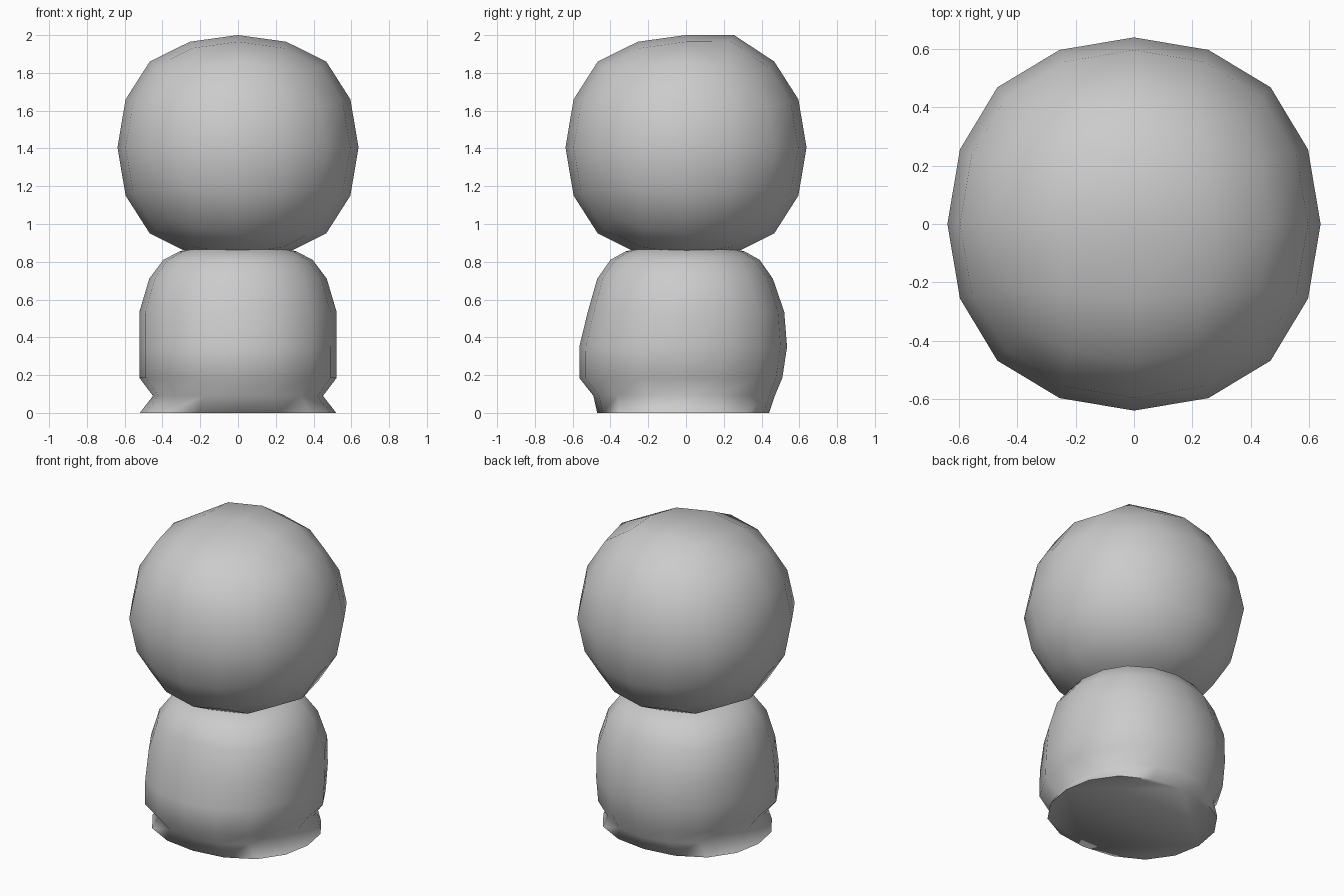
import bpy, bmesh, math

if "Cube" in bpy.data.objects:
    bpy.data.objects.remove(bpy.data.objects["Cube"])

grey = bpy.data.materials.new("plain_grey")
grey.diffuse_color = (0.6, 0.6, 0.6, 1)
grey.use_nodes = True
grey.node_tree.nodes["Principled BSDF"].inputs["Base Color"].default_value = grey.diffuse_color


def finish(bm, name, angle):
    bmesh.ops.recalc_face_normals(bm, faces=bm.faces)
    me = bpy.data.meshes.new(name)
    bm.to_mesh(me)
    bm.free()
    ob = bpy.data.objects.new(name, me)
    bpy.context.collection.objects.link(ob)
    me.materials.append(grey)
    bpy.context.view_layer.objects.active = ob
    ob.select_set(True)
    bpy.ops.object.shade_smooth_by_angle(angle=math.radians(angle))
    ob.select_set(False)
    return ob


# Head: a cube rounded by two subdivision levels
bpy.ops.mesh.primitive_cube_add(size=1.458)
cube = bpy.context.object
cube.modifiers.new("round", 'SUBSURF').levels = 2
cube.modifiers["round"].use_limit_surface = False
bpy.ops.object.modifier_apply(modifier="round")
bm = bmesh.new()
bm.from_mesh(cube.data)
bpy.data.objects.remove(cube)
top = max(v.co.z for v in bm.verts)
widest = max(v.co.x for v in bm.verts)
for v in bm.verts:
    v.co.x *= 0.638 / widest
    v.co.y *= 0.638 / widest
    z = v.co.z / top * 0.638
    # crown and chin are slightly flattened
    if abs(z) > 0.4:
        z = math.copysign(0.4 + (abs(z) - 0.4) * 0.82, z)
    # crown row behind the centre is a little raised
    if z > 0.45 and 0.15 < v.co.y < 0.4:
        z += 0.035
    v.co.z = z + 1.405
finish(bm, "head", 80)

# Body: sixteen-sided rings (height, half width, front y, back y)
RINGS = [(0.0, 0.52, -0.47, 0.44), (0.09, 0.45, -0.49, 0.47),
         (0.185, 0.522, -0.565, 0.51), (0.35, 0.522, -0.565, 0.535),
         (0.535, 0.522, -0.52, 0.52), (0.71, 0.47, -0.47, 0.46),
         (0.81, 0.395, -0.40, 0.39), (0.855, 0.31, -0.32, 0.31),
         (0.885, 0.18, -0.18, 0.18)]
QUARTER = [(1, 0), (0.9375, 0.398), (0.735, 0.735), (0.398, 0.9375)]
outline = []
for c, s in ((1, 0), (0, 1), (-1, 0), (0, -1)):
    outline += [(x * c - y * s, x * s + y * c) for x, y in QUARTER]

bm = bmesh.new()
loops = []
for z, rx, front, back in RINGS:
    mid, ry = (front + back) / 2, (back - front) / 2
    loops.append([bm.verts.new((x * rx, mid + y * ry, z)) for x, y in outline])
for a, b in zip(loops, loops[1:]):
    for i in range(16):
        j = (i + 1) % 16
        bm.faces.new((a[i], a[j], b[j], b[i]))
bm.faces.new(loops[0][::-1])
bm.faces.new(loops[-1])
finish(bm, "body", 80)
